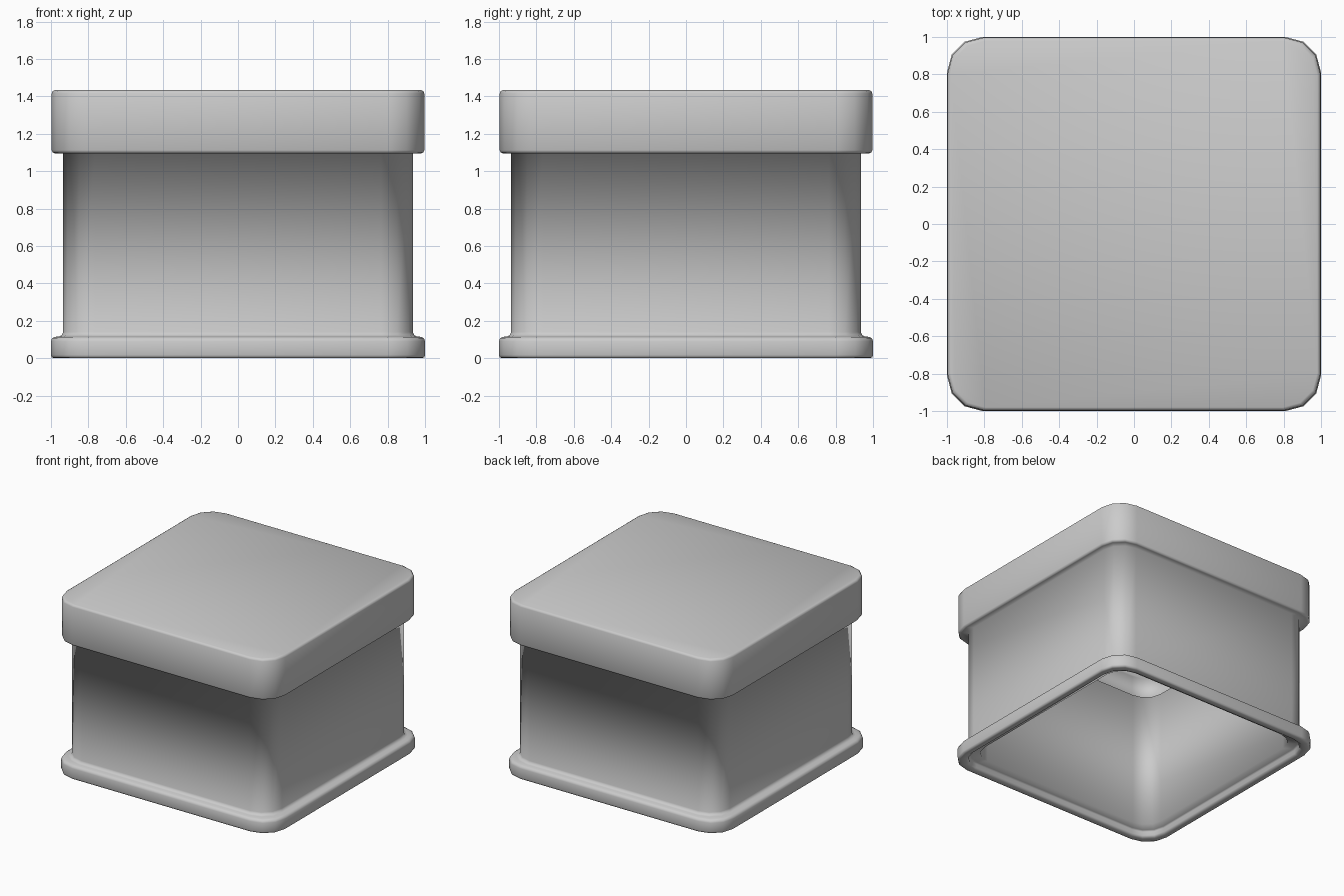
import bpy, bmesh, math

if "Cube" in bpy.data.objects:
    bpy.data.objects.remove(bpy.data.objects["Cube"])

RADIUS = 0.19   # corner radius of the rounded square
SEGS = 3        # flat steps per rounded corner


def ring(bm, half, z):
    """Rounded square of given half width at height z."""
    r = RADIUS - 0.3 * (1 - half)
    c = half - r
    verts = []
    for q, (sx, sy) in enumerate([(1, 1), (-1, 1), (-1, -1), (1, -1)]):
        for i in range(SEGS + 1):
            a = math.pi / 2 * (q + i / SEGS)
            verts.append(bm.verts.new((sx * c + r * math.cos(a),
                                       sy * c + r * math.sin(a), z)))
    return verts


def loft(name, profile, angle):
    """Skin a (half width, height) profile around the rounded square, capping both ends."""
    bm = bmesh.new()
    rings = [ring(bm, h, z) for h, z in profile]
    for lo, hi in zip(rings, rings[1:]):
        n = len(lo)
        for i in range(n):
            j = (i + 1) % n
            bm.faces.new((lo[i], lo[j], hi[j], hi[i]))
    bm.faces.new(list(reversed(rings[0])))
    bm.faces.new(rings[-1])
    mesh = bpy.data.meshes.new(name)
    bm.to_mesh(mesh)
    bm.free()
    obj = bpy.data.objects.new(name, mesh)
    bpy.context.collection.objects.link(obj)
    bpy.ops.object.select_all(action='DESELECT')
    obj.select_set(True)
    bpy.context.view_layer.objects.active = obj
    bpy.ops.object.shade_smooth_by_angle(angle=math.radians(angle))
    return obj


# Hollow box: lid ceiling, inner wall, base flange, outer wall, overhanging lid
loft("hollow_box", [
    (0.925, 1.37), (0.925, 1.165), (0.865, 1.165), (0.865, 0.06), (0.925, 0.055),
    (0.935, 0.045), (0.935, 0.015), (0.95, 0.0), (0.985, 0.0), (0.996, 0.005),
    (1.0, 0.017), (1.0, 0.09), (0.995, 0.105), (0.98, 0.114), (0.957, 0.116),
    (0.942, 0.123), (0.935, 0.14), (0.935, 1.095), (0.98, 1.095), (0.991, 1.1),
    (0.996, 1.112), (0.996, 1.415), (0.991, 1.427), (0.98, 1.433),
], 120)
